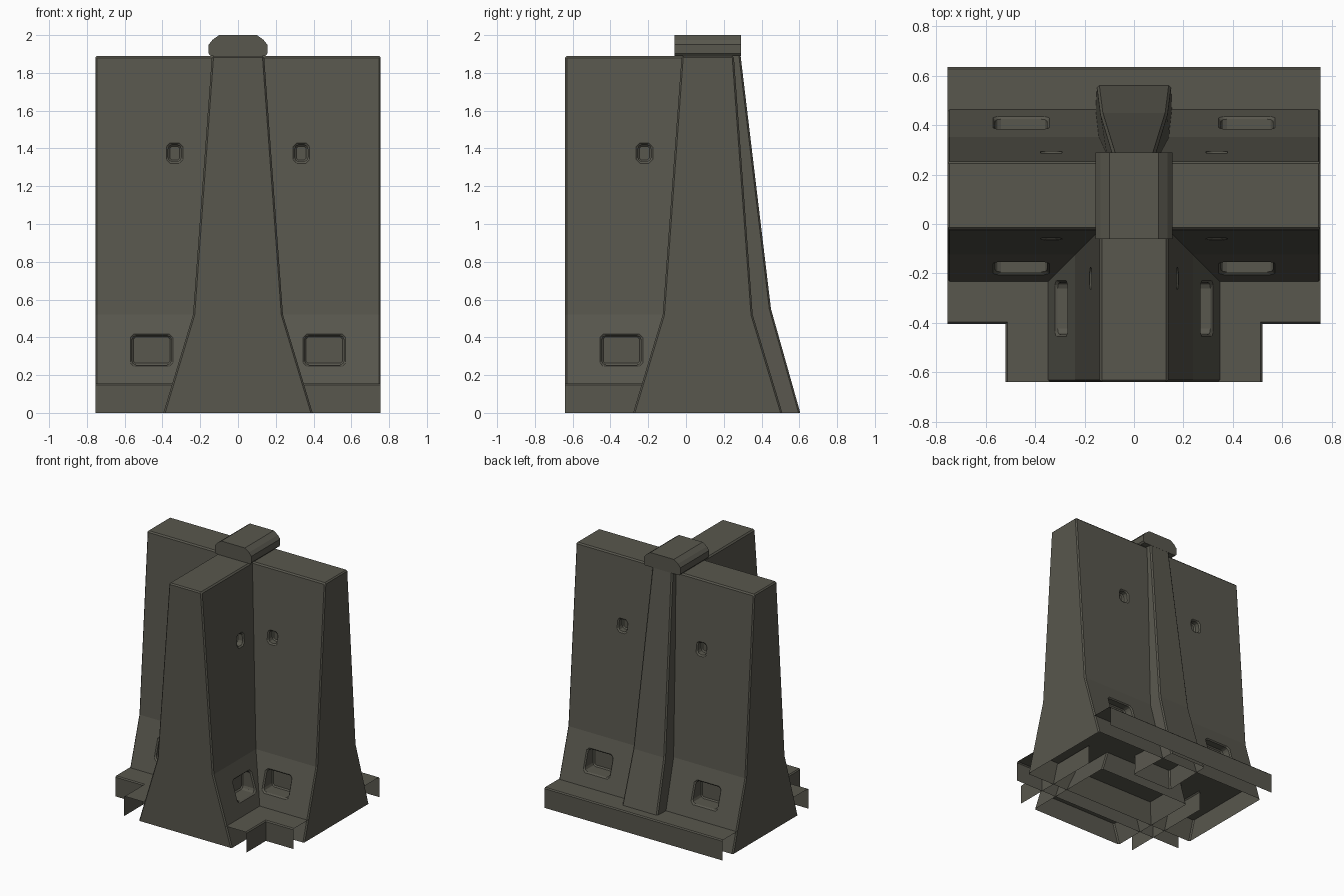
import bpy, bmesh
from mathutils import Vector

cube = bpy.data.objects.get("Cube")
if cube:
    bpy.data.objects.remove(cube, do_unlink=True)

MID = 0.115      # y of the wall's centre line
ARM = 0.755      # arm length from the junction centre
TOP = 1.89
FLANGE = 0.155

concrete = bpy.data.materials.new("dark_concrete")
concrete.use_nodes = True
COLOUR = (0.098, 0.095, 0.075, 1)
concrete.diffuse_color = COLOUR
concrete.node_tree.nodes["Principled BSDF"].inputs["Base Color"].default_value = COLOUR


def make(name, bm):
    bmesh.ops.recalc_face_normals(bm, faces=bm.faces)
    mesh = bpy.data.meshes.new(name)
    bm.to_mesh(mesh)
    bm.free()
    mesh.materials.append(concrete)
    obj = bpy.data.objects.new(name, mesh)
    bpy.context.collection.objects.link(obj)
    return obj


def loft(name, sections, closed=True):
    """Join matching point rings; closed also wraps and caps them."""
    bm = bmesh.new()
    rings = [[bm.verts.new(p) for p in ring] for ring in sections]
    n = len(rings[0])
    for a, b in zip(rings, rings[1:]):
        for i in range(n if closed else n - 1):
            j = (i + 1) % n
            bm.faces.new((a[i], a[j], b[j], b[i]))
    if closed:
        bm.faces.new(rings[0])
        bm.faces.new(rings[-1])
    return make(name, bm)


def along_x(profile, a, b):
    return [[(x, MID + u, z) for u, z in profile] for x in (a, b)]


def along_y(profile, a, b):
    return [[(u, y, z) for u, z in profile] for y in (a, b)]


def bevel(obj, width):
    mod = obj.modifiers.new("edge_bevel", "BEVEL")
    mod.width = width
    mod.segments = 1
    mod.limit_method = "ANGLE"
    mod.angle_limit = 0.6


def open_bottom(obj):
    bm = bmesh.new()
    bm.from_mesh(obj.data)
    low = [f for f in bm.faces if all(v.co.z < 0.001 for v in f.verts)]
    bmesh.ops.delete(bm, geom=low, context="FACES")
    bm.to_mesh(obj.data)
    bm.free()


def cut_pocket(obj, centre, size, across):
    """Cut a blind box pocket; across is the axis it goes in along."""
    bm = bmesh.new()
    bmesh.ops.create_cube(bm, size=1)
    bmesh.ops.scale(bm, vec=size, verts=bm.verts)
    depth_edges = [e for e in bm.edges
                   if abs((e.verts[0].co - e.verts[1].co)[across]) > 0.01]
    bmesh.ops.bevel(bm, geom=depth_edges, offset=0.015, segments=1, affect="EDGES")
    bmesh.ops.translate(bm, vec=centre, verts=bm.verts)
    cutter = make("pocket_cutter", bm)
    mod = obj.modifiers.new("pocket", "BOOLEAN")
    mod.operation = "DIFFERENCE"
    mod.solver = "EXACT"
    mod.object = cutter
    bpy.context.view_layer.objects.active = obj
    bpy.ops.object.modifier_apply(modifier=mod.name)
    bpy.data.objects.remove(cutter, do_unlink=True)


# Flared wall section shared by all arms
half = [(0.395, 0), (0.238, 0.52), (0.138, TOP)]
wall = half + [(-u, z) for u, z in reversed(half)]

cross_wall = loft("cross_wall", along_x(wall, -ARM, ARM))
stem_wall = loft("stem_wall", along_y(wall, MID - ARM, MID))

# Lifting pockets: distance along arm, height, distance out, length, tall, deep
pockets = [(0.457, 0.332, 0.31, 0.21, 0.155, 0.22),
           (0.335, 1.375, 0.19, 0.07, 0.09, 0.14)]
for along, z, out, length, tall, deep in pockets:
    for side in (-1, 1):
        for end in (-1, 1):
            cut_pocket(cross_wall, Vector((end * along, MID + side * out, z)),
                       (length, deep, tall), 1)
        cut_pocket(stem_wall, Vector((side * out, MID - along, z)),
                   (deep, length, tall), 0)

# Tapered rib on the back face
rib_levels = [(0, 0.605, 0.155), (0.55, 0.45, 0.135), (TOP + 0.01, 0.288, 0.085)]
back_rib = loft("back_rib", [
    [(-w - 0.015, 0.2, z), (w + 0.015, 0.2, z), (w, y, z), (-w, y, z)]
    for z, y, w in rib_levels])

for part in (cross_wall, stem_wall, back_rib):
    open_bottom(part)
    bevel(part, 0.009)

# Chamfered cap over the junction
cap_half = [(0.145, TOP), (0.155, TOP + 0.012), (0.155, 1.95), (0.135, 1.975), (0.1, 2.0)]
cap = loft("junction_cap", along_y(
    cap_half + [(-u, z) for u, z in reversed(cap_half)], -0.06, 0.29))

# Thin footing channels, open below and at their ends
def channel(w):
    c = 0.008
    side = [(w, 0), (w, FLANGE - c), (w - c, FLANGE)]
    return side + [(-u, z) for u, z in reversed(side)]


loft("cross_footing", along_x([(u, z) for u, z in channel(0.52)], -ARM, ARM), closed=False)
loft("stem_footing", along_y(channel(0.52), MID - ARM, MID), closed=False)
